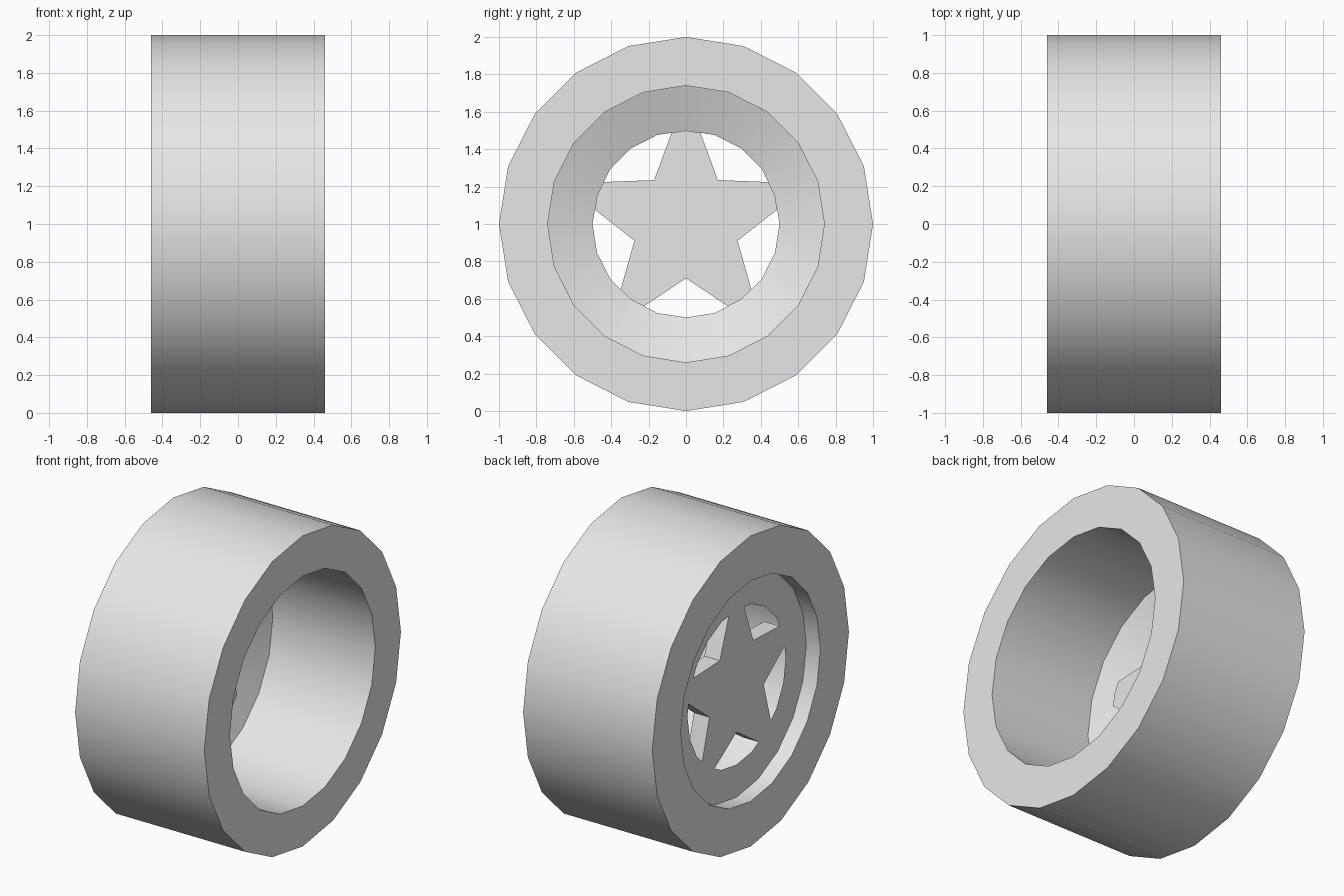
import bpy
import bmesh
from math import sin, cos, radians

SIDES = 20

cube = bpy.data.objects.get("Cube")
if cube:
    bpy.data.objects.remove(cube)

grey = bpy.data.materials.new("light_grey")
grey.use_nodes = True
grey.diffuse_color = (0.8, 0.8, 0.8, 1)
grey.node_tree.nodes["Principled BSDF"].inputs["Base Color"].default_value = (0.8, 0.8, 0.8, 1)


def polar(x, radius, degrees):
    """Point around the wheel axle, measured from straight up."""
    a = radians(degrees)
    return (x, radius * sin(a), 1 + radius * cos(a))


def finish(bm, name):
    bmesh.ops.recalc_face_normals(bm, faces=bm.faces)
    mesh = bpy.data.meshes.new(name)
    bm.to_mesh(mesh)
    bm.free()
    mesh.materials.append(grey)
    obj = bpy.data.objects.new(name, mesh)
    bpy.context.collection.objects.link(obj)
    bpy.ops.object.select_all(action="DESELECT")
    obj.select_set(True)
    bpy.context.view_layer.objects.active = obj
    bpy.ops.object.shade_smooth_by_angle(angle=radians(30))


# Tyre and rim: closed (x, radius) profile turned around the axle
profile = [(0.46, 1), (-0.46, 1), (-0.46, 0.71), (-0.36, 0.71),
           (-0.36, 0.5), (-0.27, 0.74), (0.46, 0.74)]
bm = bmesh.new()
rings = [[bm.verts.new(polar(x, r, 360 * i / SIDES)) for i in range(SIDES)]
         for x, r in profile]
for k, ring in enumerate(rings):
    following = rings[(k + 1) % len(rings)]
    for i in range(SIDES):
        j = (i + 1) % SIDES
        bm.faces.new((ring[i], ring[j], following[j], following[i]))
finish(bm, "tyre_and_rim")

# Star spokes: five blunt arms that meet the rim opening
bm = bmesh.new()
outline = []
for arm in range(5):
    for offset, r in ((-9, 0.494), (0, 0.5), (9, 0.494), (36, 0.29)):
        outline.append(bm.verts.new(polar(-0.36, r, arm * 72 + offset)))
face = bm.faces.new(outline)
extruded = bmesh.ops.extrude_face_region(bm, geom=[face], use_keep_orig=True)
back = [v for v in extruded["geom"] if isinstance(v, bmesh.types.BMVert)]
bmesh.ops.translate(bm, verts=back, vec=(0.11, 0, 0))
finish(bm, "star_spokes")
